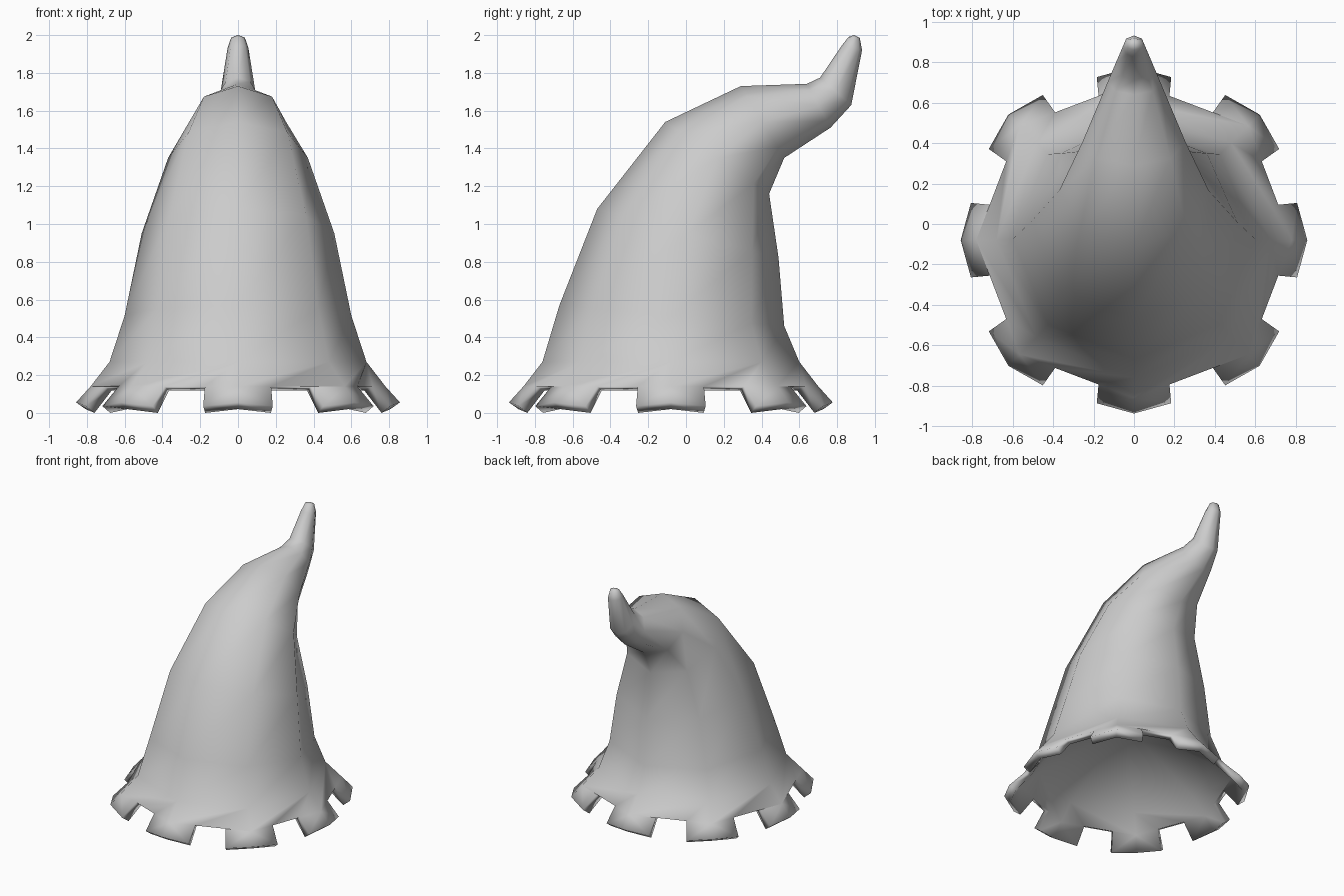
import bpy, bmesh, math
from mathutils import Vector

if "Cube" in bpy.data.objects:
    bpy.data.objects.remove(bpy.data.objects["Cube"])

SIDES = 8
THICK = 0.055
CENTRE = Vector((0, -.08, 0))

# Cross-sections up the hat: front (y, z), back (y, z), half width
SECTIONS = [
    ((-.76, .27), (.60, .27), .68),
    ((-.67, .57), (.52, .46), .60),
    ((-.47, 1.08), (.49, .82), .51),
    ((-.11, 1.54), (.44, 1.16), .37),
    ((.29, 1.73), (.52, 1.35), .255),
    ((.64, 1.742), (.765, 1.51), .13),
    ((.71, 1.775), (.875, 1.63), .092),
    ((.825, 1.945), (.932, 1.92), .055),
    ((.86, 1.99), (.92, 1.985), .036),
]


def ring(front, back, half):
    f, b = Vector((0, *front)), Vector((0, *back))
    mid, axis = (f + b) / 2, (f - b) / 2
    angles = [2 * math.pi * i / SIDES for i in range(SIDES)]
    return [mid + axis * math.cos(a) + Vector((half * math.sin(a), 0, 0)) for a in angles]


def hem(radius, z):
    return ring((-.08 - radius, z), (-.08 + radius, z), radius)


def widen(p, factor, z):
    q = CENTRE + (p - CENTRE) * factor
    q.z = z
    return q


def notched_hem(bm, top, inset):
    """Flared hem with eight tabs below the ring 'top'; returns its open edge loop."""
    add = lambda pts: [bm.verts.new(p) for p in pts]
    dr, dz = inset * .9, inset * .65
    diag = [1.0 if i % 2 == 0 else 1.025 for i in range(SIDES)]
    notch_pts = [widen(p, d, p.z) for p, d in zip(hem(.78 - dr, .145 - dz * .6), diag)]
    end_pts = hem(.857 - dr, .06 - dz)
    notch = add(notch_pts)
    end = add(widen(p, d, p.z) for p, d in zip(end_pts, diag))
    loop = []
    for i in range(SIDES):
        j = (i + 1) % SIDES
        na, nb = add(notch_pts[i].lerp(notch_pts[j], t) for t in (.31, .69))
        ea, eb = add(widen(end_pts[i].lerp(end_pts[j], t), 1.03 * d, .04 - dz)
                     for t, d in ((.295, diag[i]), (.705, diag[j])))
        bm.faces.new((top[i], notch[i], na, nb, notch[j], top[j]))
        bm.faces.new((notch[i], end[i], ea, na))
        bm.faces.new((notch[j], nb, eb, end[j]))
        loop += [end[i], ea, na, nb, eb]
    return loop


def fan(bm, loop, apex):
    tip = bm.verts.new(apex)
    for i in range(SIDES):
        bm.faces.new((loop[i], loop[(i + 1) % SIDES], tip))


bm = bmesh.new()

# Bent cone
rings = [[bm.verts.new(p) for p in ring(*s)] for s in SECTIONS]
for lo, hi in zip(rings, rings[1:]):
    for i in range(SIDES):
        j = (i + 1) % SIDES
        bm.faces.new((lo[i], lo[j], hi[j], hi[i]))
fan(bm, rings[-1], (0, .89, 2.0))

# Hollow underside, a shallow cone behind the hem
under = [bm.verts.new(p) for p in hem(.68 - THICK, .235)]
fan(bm, under, (0, -.08, .6))

# Outer hem, inner hem and the rim joining them
outer = notched_hem(bm, rings[0], 0.0)
inner = notched_hem(bm, under, THICK)
for i in range(len(outer)):
    j = (i + 1) % len(outer)
    bm.faces.new((outer[i], outer[j], inner[j], inner[i]))
bmesh.ops.recalc_face_normals(bm, faces=bm.faces)
low = min(v.co.z for v in bm.verts)
for v in bm.verts:
    if v.co.z < .2:
        v.co.z -= low
for f in bm.faces:
    f.smooth = True

mesh = bpy.data.meshes.new("pointed_hat")
bm.to_mesh(mesh)
bm.free()
hat = bpy.data.objects.new("pointed_hat", mesh)
bpy.context.collection.objects.link(hat)
